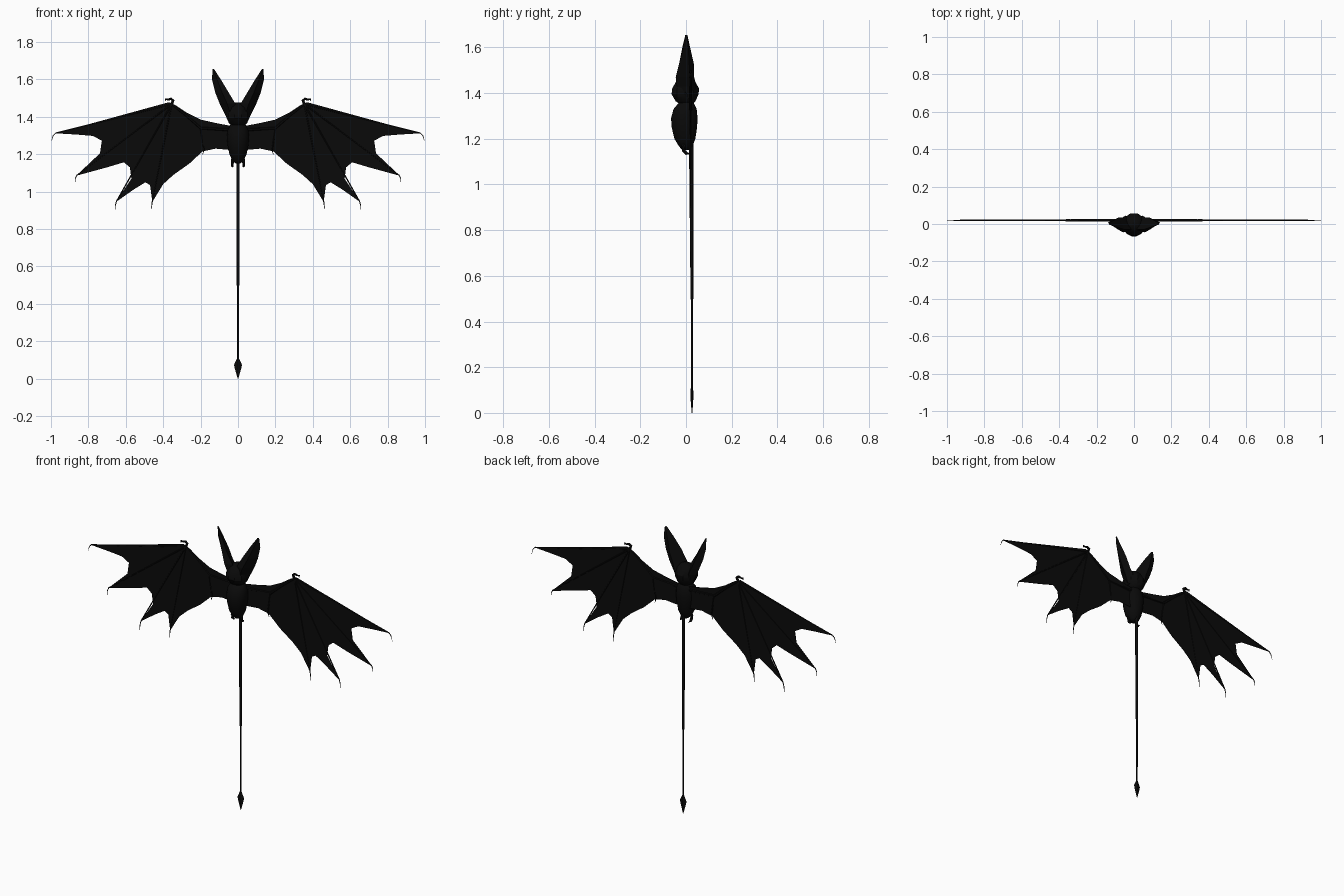
import bpy, bmesh, math
from mathutils import Vector


def material(name, v):
    m = bpy.data.materials.new(name)
    m.diffuse_color = (v, v, v, 1)
    return m


BLACK = material("soft black", 0.003)
WING_Y = 0.02


def finish(name, bm, smooth=None):
    bmesh.ops.recalc_face_normals(bm, faces=bm.faces[:])
    mesh = bpy.data.meshes.new(name)
    bm.to_mesh(mesh)
    bm.free()
    ob = bpy.data.objects.new(name, mesh)
    bpy.context.collection.objects.link(ob)
    mesh.materials.append(BLACK)
    if smooth:
        bpy.ops.object.select_all(action='DESELECT')
        bpy.context.view_layer.objects.active = ob
        ob.select_set(True)
        bpy.ops.object.shade_smooth_by_angle(angle=math.radians(smooth))
    return ob


def skin(name, rings, smooth=None):
    """Closed skin over a list of equal-length point rings."""
    bm = bmesh.new()
    loops = [[bm.verts.new(p) for p in r] for r in rings]
    n = len(loops[0])
    for a, b in zip(loops, loops[1:]):
        for i in range(n):
            j = (i + 1) % n
            bm.faces.new((a[i], a[j], b[j], b[i]))
    bm.faces.new(loops[0])
    bm.faces.new(loops[-1])
    return finish(name, bm, smooth)


def stack(name, profile, n, smooth=None):
    """Elliptical rings from (z, half width, front y, back y)."""
    rings = []
    for z, rx, y0, y1 in profile:
        ring = []
        for i in range(n):
            a = math.tau * i / n
            ring.append((rx * math.cos(a), (y0 + y1) / 2 + (y1 - y0) / 2 * math.sin(a), z))
        rings.append(ring)
    return skin(name, rings, smooth)


def tube(name, pts, radii, n=6):
    """Tapered rod through points."""
    pts = [Vector(p) for p in pts]
    rings = []
    for i, p in enumerate(pts):
        d = (pts[min(i + 1, len(pts) - 1)] - pts[max(i - 1, 0)]).normalized()
        u = d.cross(Vector((1, 0, 0)) if abs(d.x) < 0.1 else Vector((0, 1, 0))).normalized()
        v = d.cross(u)
        rings.append([p + radii[i] * (math.cos(math.tau * k / n) * u + math.sin(math.tau * k / n) * v)
                      for k in range(n)])
    return skin(name, rings, 50)


# Torso and head
stack("body", [(1.15, .012, -.015, .012), (1.165, .03, -.03, .028), (1.20, .046, -.052, .042),
               (1.25, .056, -.064, .05), (1.29, .06, -.067, .052), (1.33, .055, -.056, .048),
               (1.355, .042, -.035, .036), (1.365, .03, -.02, .025)], 14, 50)
stack("head", [(1.352, .03, -.028, .032), (1.365, .048, -.048, .044), (1.395, .062, -.066, .058),
               (1.42, .062, -.064, .06), (1.45, .05, -.046, .043), (1.465, .036, -.034, .03),
               (1.477, .012, -.01, .012)], 10, 30)

# Tail with a flat spade at its end
stack("tail", [(1.19, .009, .013, .032), (.5, .0075, .02, .032), (.495, .005, .021, .031),
               (.09, .0045, .021, .030)], 8, 50)
stack("tail_spade", [(.11, .005, .021, .031), (.075, .021, .019, .033), (.06, .019, .02, .032),
                     (0, .0015, .025, .028)], 4)

# Wing outline, from shoulder to wrist, round the finger tips and back
OUTLINE = [(.03, 1.35), (.11, 1.365), (.20, 1.385), (.27, 1.42), (.33, 1.46), (.37, 1.478),
           (.975, 1.312), (.86, 1.305), (.775, 1.298), (.728, 1.272), (.738, 1.205), (.865, 1.085),
           (.70, 1.13), (.61, 1.157), (.578, 1.13), (.57, 1.07), (.652, .945), (.56, 1.01),
           (.495, 1.05), (.47, 1.035), (.458, .945), (.40, 1.04), (.345, 1.09), (.26, 1.15),
           (.19, 1.215), (.12, 1.23), (.03, 1.222)]
WRIST = (.355, 1.468)
TIPS = [[(.975, 1.313), (.988, 1.30), (.998, 1.268)],
        [(.862, 1.087), (.87, 1.07), (.872, 1.043)],
        [(.65, .948), (.656, .925), (.658, .893)],
        [(.458, .948), (.462, .92), (.463, .893)]]

for side, s in (("right", 1), ("left", -1)):
    def at(p, y=WING_Y):
        return (s * p[0], y, p[1])

    # Membrane
    bm = bmesh.new()
    front = [bm.verts.new(at(p, WING_Y - .0015)) for p in OUTLINE]
    back = [bm.verts.new(at(p, WING_Y + .0015)) for p in OUTLINE]
    bm.faces.new(front)
    bm.faces.new(back[::-1])
    for i in range(len(front)):
        j = (i + 1) % len(front)
        bm.faces.new((front[i], front[j], back[j], back[i]))
    finish(side + "_wing_membrane", bm)

    # Arm, fingers with curved claws, thumb hook and elbow spur
    tube(side + "_arm", [at(p) for p in ((.03, 1.33), (.12, 1.335), (.20, 1.34), (.28, 1.41), WRIST)],
         [.009, .008, .008, .007, .006])
    for k, tip in enumerate(TIPS):
        tube(f"{side}_finger_{k + 1}", [at(p) for p in [WRIST] + tip], [.005, .003, .0022, .0006])
    tube(side + "_thumb", [at(p) for p in (WRIST, (.347, 1.488), (.358, 1.496), (.375, 1.492), (.388, 1.494),
                                           (.387, 1.484))], [.008, .008, .007, .005, .005, .002])
    tube(side + "_elbow_spur", [at(p) for p in ((.20, 1.34), (.182, 1.222), (.19, 1.197))],
         [.005, .004, .001])

    # Cupped ear: outer rim, back ridge, inner rim, hollow
    ear = [(1.375, (.052, .012), (.035, .035), (.015, -.02), (.04, -.035)),
           (1.43, (.078, .015), (.045, .045), (.008, -.02), (.045, -.04)),
           (1.47, (.098, .016), (.06, .036), (.014, -.03), (.058, -.045)),
           (1.53, (.122, .014), (.085, .034), (.05, -.03), (.085, -.030)),
           (1.60, (.139, .010), (.11, .018), (.092, -.016), (.112, -.012)),
           (1.655, (.136, .004), (.132, .006), (.128, -.003), (.132, -.003))]
    skin(side + "_ear", [[(s * x, y, z) for x, y in pts] for z, *pts in ear])

    # Foot with a hooked claw
    tube(side + "_foot", [(s * .022, -.004, 1.19), (s * .03, -.012, 1.165), (s * .03, -.010, 1.148),
                          (s * .03, .002, 1.136), (s * .028, .014, 1.134)],
         [.009, .009, .008, .007, .003])
